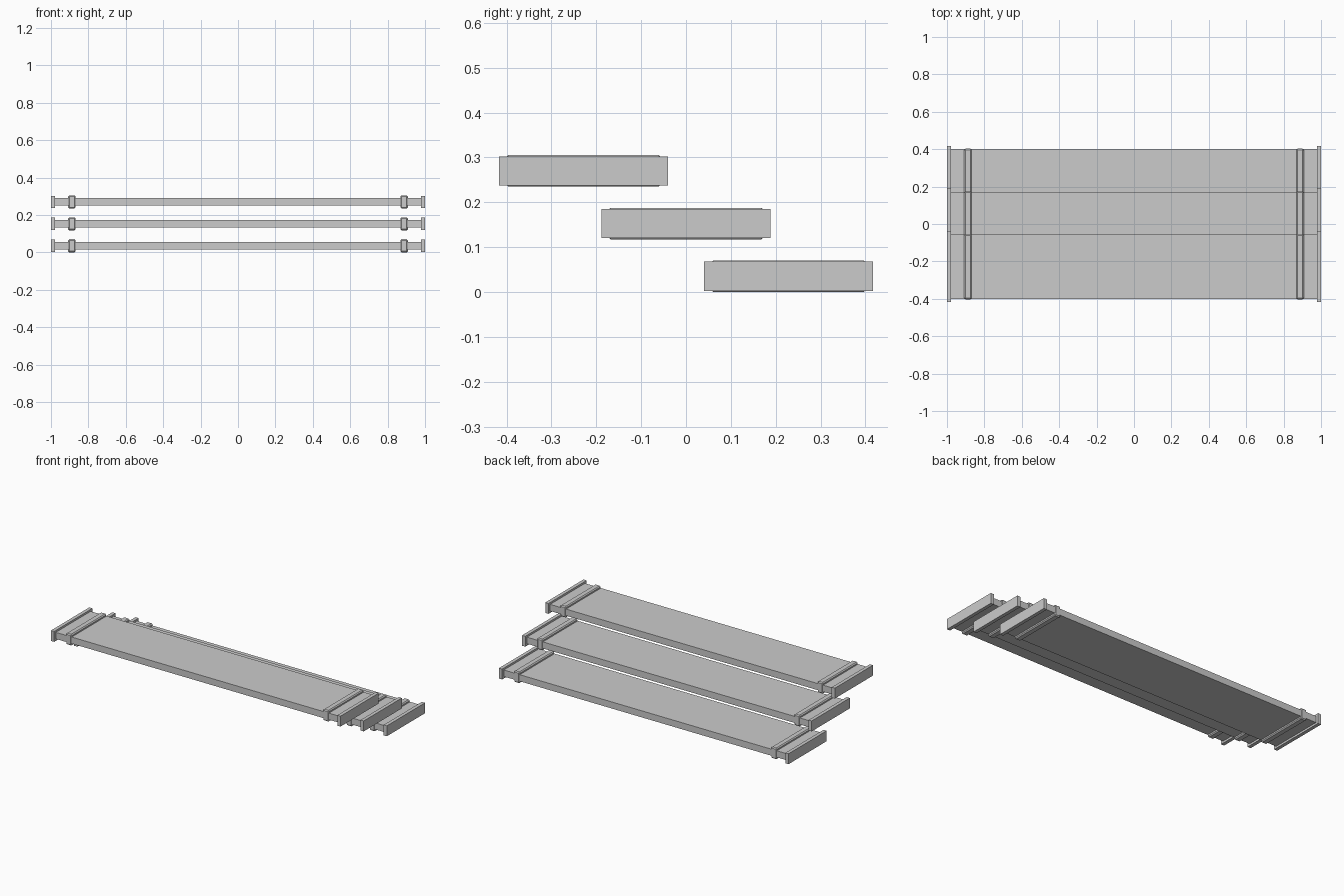
import bpy

if "Cube" in bpy.data.objects:
    bpy.data.objects.remove(bpy.data.objects["Cube"])


def box(name, center, size, bevel=0.0):
    """Axis-aligned box with an optional chamfer."""
    bpy.ops.mesh.primitive_cube_add(size=1, location=center)
    ob = bpy.context.object
    ob.name = name
    ob.scale = size
    bpy.ops.object.transform_apply(location=False, rotation=False, scale=True)
    if bevel:
        mod = ob.modifiers.new("chamfer", 'BEVEL')
        mod.width = bevel
        mod.segments = 1
    return ob


# Three staggered planks, lowest at the back and highest at the front
for i, level in enumerate(("lower", "middle", "upper")):
    y = 0.2285 * (1 - i)
    z = 0.035 + 0.1175 * i

    # Long flat plank
    box(level + "_plank", (0, y, z), (1.96, 0.344, 0.041))

    for side, s in (("left", -1), ("right", 1)):
        # Upright end plate
        box(f"{level}_{side}_end_plate", (s * 0.989, y, z), (0.022, 0.377, 0.065))
        # Strap wrapped around the plank near the end
        box(f"{level}_{side}_strap", (s * 0.888, y, z), (0.04, 0.348, 0.07), 0.006)
